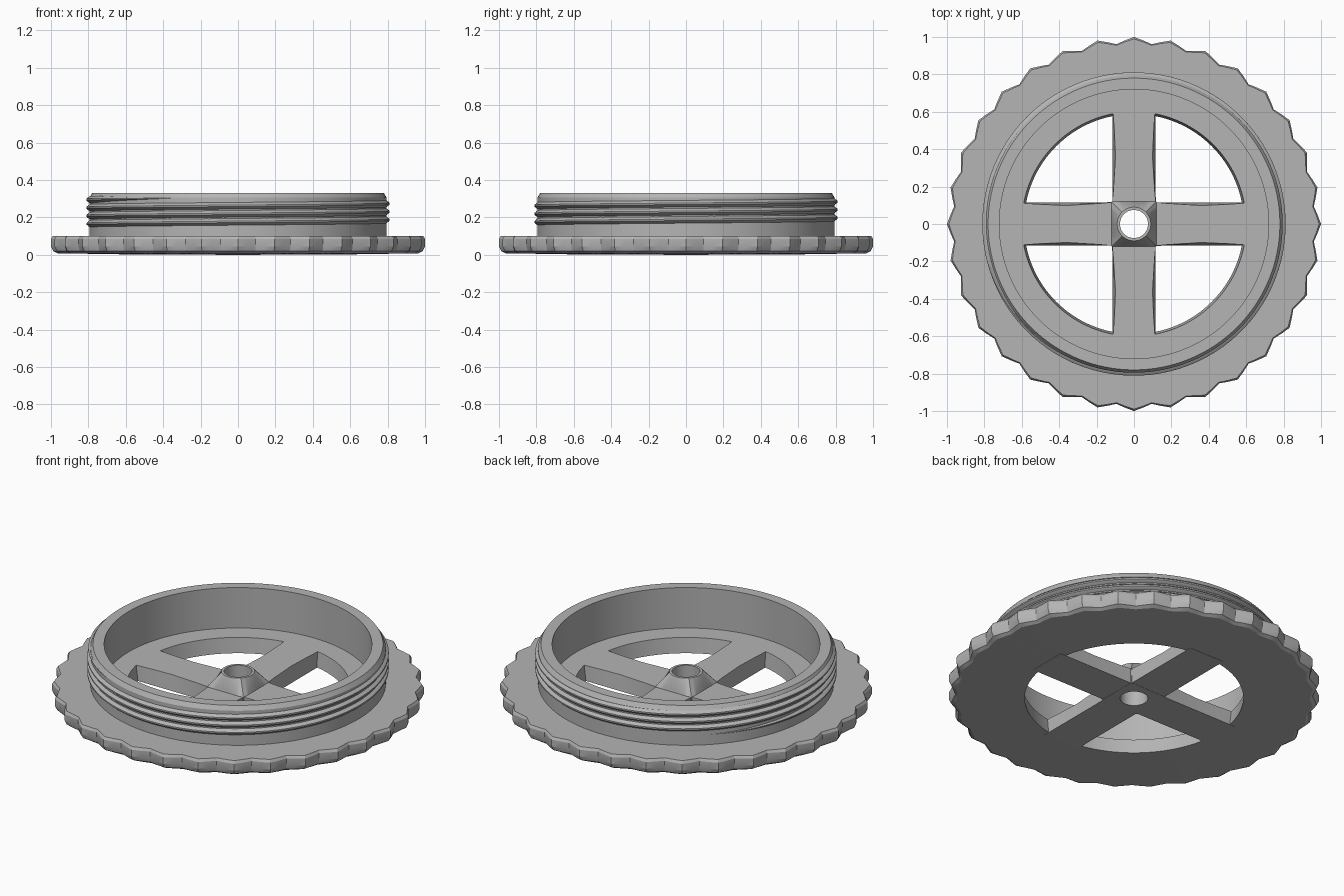
import bpy, bmesh, math

if "Cube" in bpy.data.objects:
    bpy.data.objects.remove(bpy.data.objects["Cube"])

grey = bpy.data.materials.new("grey plastic")
grey.diffuse_color = (0.46, 0.46, 0.46, 1)
grey.use_nodes = True
grey.node_tree.nodes["Principled BSDF"].inputs["Base Color"].default_value = grey.diffuse_color
TAU = 2 * math.pi


def finish(bm, name, angle=30):
    bmesh.ops.recalc_face_normals(bm, faces=bm.faces)
    me = bpy.data.meshes.new(name)
    bm.to_mesh(me)
    bm.free()
    me.materials.append(grey)
    ob = bpy.data.objects.new(name, me)
    bpy.context.collection.objects.link(ob)
    bpy.ops.object.select_all(action='DESELECT')
    ob.select_set(True)
    bpy.context.view_layer.objects.active = ob
    bpy.ops.object.shade_smooth_by_angle(angle=math.radians(angle))
    return ob


def bridge(bm, loops, close_loops, close_ring):
    """Join successive vertex loops with quads."""
    n, m = len(loops), len(loops[0])
    for i in range(n if close_loops else n - 1):
        a, b = loops[i], loops[(i + 1) % n]
        for j in range(m if close_ring else m - 1):
            k = (j + 1) % m
            bm.faces.new((a[j], a[k], b[k], b[j]))


def lathe(name, profile, segs, angle=30):
    """Closed ring from (radius or radius function, z) pairs."""
    bm = bmesh.new()
    loops = []
    for r, z in profile:
        loop = []
        for j in range(segs):
            t = TAU * j / segs
            q = r(t) if callable(r) else r
            loop.append(bm.verts.new((q * math.cos(t), q * math.sin(t), z)))
        loops.append(loop)
    bridge(bm, loops, True, True)
    return finish(bm, name, angle)


# Scalloped grip flange with 32 tips
def scallop(tip, valley):
    def radius(t):
        phase = (t * 32 / TAU) % 1
        return valley + (tip - valley) * abs(2 * phase - 1)
    return radius


lathe("grip_flange", [
    (0.588, 0.002), (scallop(0.965, 0.945), 0.008), (scallop(0.988, 0.96), 0.02),
    (scallop(1.0, 0.966), 0.045), (scallop(1.0, 0.966), 0.085), (scallop(0.99, 0.96), 0.1),
    (0.75, 0.1), (0.75, 0.09), (0.6, 0.09)], 128, 20)

# Hollow collar with chamfered rim
lathe("collar", [(0.72, 0.06), (0.795, 0.06), (0.795, 0.305),
                 (0.78, 0.33), (0.72, 0.33)], 128)

# Helical thread, tapering in at both ends
bm = bmesh.new()
turns, steps, pitch = 3.3, 320, 0.043
loops = []
for i in range(steps + 1):
    f = i / steps
    t = math.radians(135) + f * turns * TAU
    z = 0.16 + f * turns * pitch
    k = max(0.02, min(1, f * 25, (1 - f) * 25))
    loops.append([bm.verts.new((r * math.cos(t), r * math.sin(t), z + dz * k))
                  for r, dz in ((0.785, -0.02), (0.795, -0.018), (0.795 + 0.016 * k, -0.004),
                                (0.795 + 0.016 * k, 0.004), (0.795, 0.018), (0.785, 0.02))])
bridge(bm, loops, False, True)
bm.faces.new(loops[0])
bm.faces.new(loops[-1])
finish(bm, "screw_thread")

# Four spokes with waisted top edges: (radius, half width of the top)
for s in range(4):
    bm = bmesh.new()
    c, d = math.cos(s * TAU / 4), math.sin(s * TAU / 4)
    loops = []
    for r, w in ((0.1, 0.118), (0.18, 0.11), (0.36, 0.099), (0.5, 0.105), (0.61, 0.113)):
        loops.append([bm.verts.new((r * c - y * d, r * d + y * c, z))
                      for y, z in ((-0.115, 0.001), (0.115, 0.001), (w, 0.09), (-w, 0.09))])
    bridge(bm, loops, False, True)
    bm.faces.new(loops[0])
    bm.faces.new(loops[-1])
    finish(bm, f"spoke_{s + 1}")


# Central hub: square foot lofted to a round bored boss
def square(t):
    return 0.12 / max(abs(math.cos(t)), abs(math.sin(t)))


lathe("hub", [(0.075, 0), (square, 0), (square, 0.091), (0.09, 0.17), (0.075, 0.17)], 48)

# Clear the spoke ends out of the hub bore
bpy.ops.mesh.primitive_cylinder_add(vertices=48, radius=0.075, depth=1)
cutter = bpy.context.object
cutter.name = "bore_cutter"
cutter.hide_render = True
cutter.hide_set(True)
